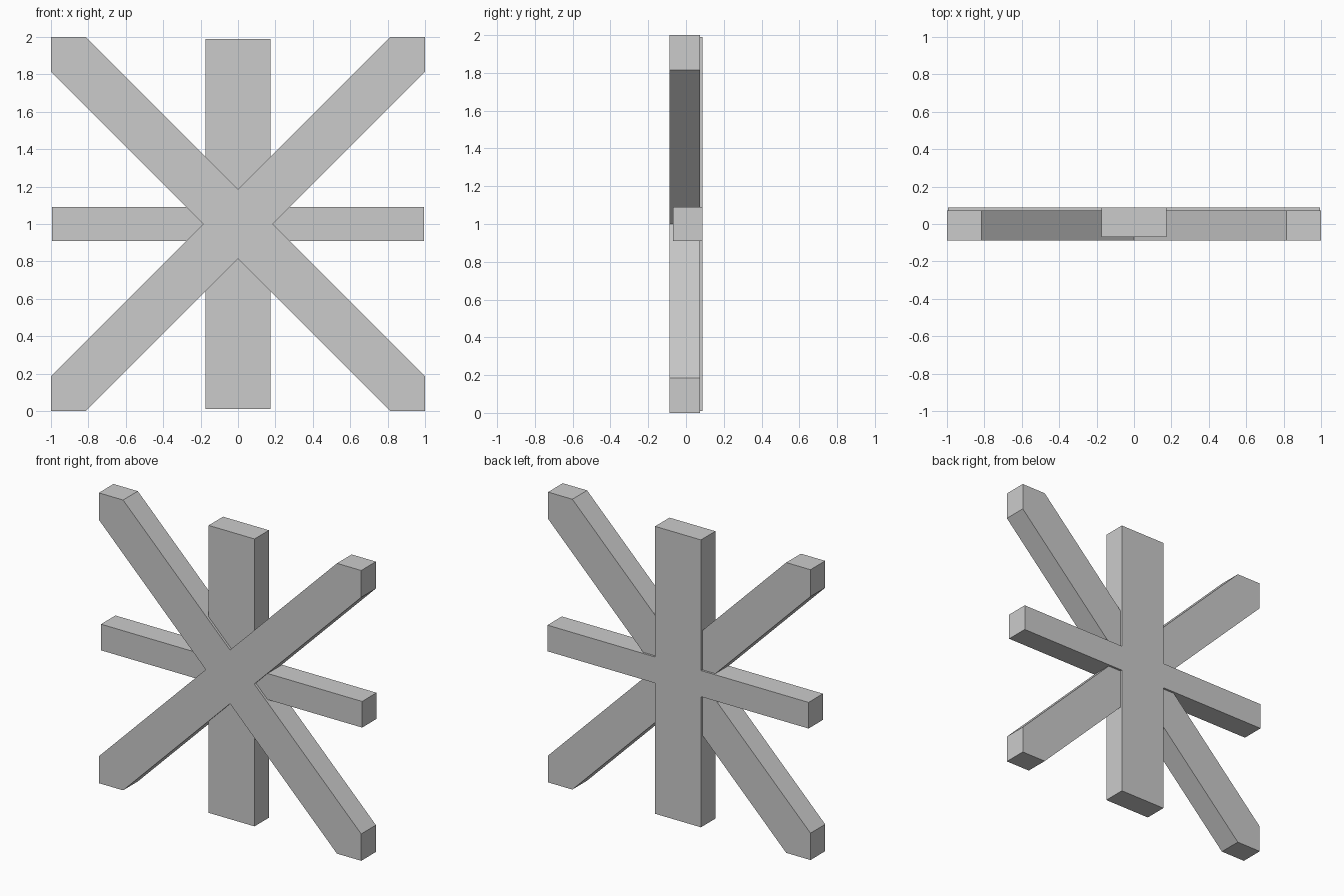
import bpy
import bmesh

if "Cube" in bpy.data.objects:
    bpy.data.objects.remove(bpy.data.objects["Cube"])

CENTRE_Z = 1.0


def full_outline(quarter):
    """Mirror a quarter outline (from +x round to +z) into all four quadrants."""
    pts = list(quarter)
    pts += [(-x, z) for x, z in reversed(quarter)]
    pts += [(-x, -z) for x, z in quarter]
    pts += [(x, -z) for x, z in reversed(quarter)]
    return list(dict.fromkeys(pts))


def slab(name, quarter, y_front, y_back):
    """Extrude the mirrored outline from y_front to y_back."""
    bm = bmesh.new()
    verts = [bm.verts.new((x, y_front, z + CENTRE_Z)) for x, z in full_outline(quarter)]
    face = bm.faces.new(verts)
    grown = bmesh.ops.extrude_face_region(bm, geom=[face], use_keep_orig=True)
    moved = [g for g in grown["geom"] if isinstance(g, bmesh.types.BMVert)]
    bmesh.ops.translate(bm, verts=moved, vec=(0, y_back - y_front, 0))
    bmesh.ops.recalc_face_normals(bm, faces=bm.faces)
    mesh = bpy.data.meshes.new(name)
    bm.to_mesh(mesh)
    bm.free()
    obj = bpy.data.objects.new(name, mesh)
    bpy.context.collection.objects.link(obj)
    return obj


# Front pair of diagonal beams, ends trimmed square to the frame
slab("diagonal_beams",
     [(0.185, 0), (1, 0.815), (1, 1), (0.815, 1), (0, 0.185)],
     -0.087, 0.073)

# Wide upright post and thin crossbar, set slightly further back
slab("post_and_crossbar",
     [(0.995, 0.09), (0.175, 0.09), (0.175, 0.99)],
     -0.07, 0.087)
